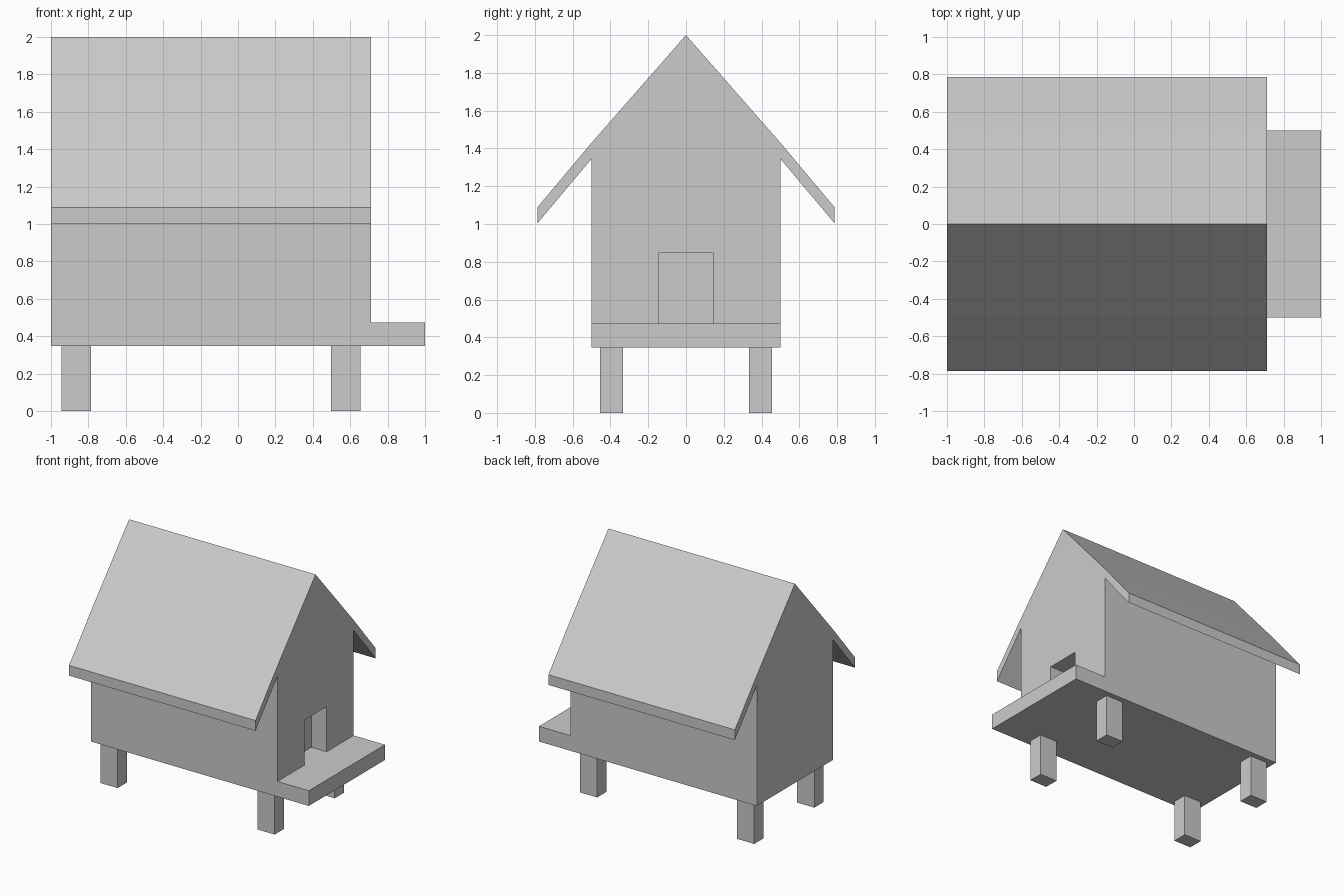
import bpy, bmesh

if "Cube" in bpy.data.objects:
    bpy.data.objects.remove(bpy.data.objects["Cube"])

FLOOR, DECK = 0.347, 0.473      # underside and top of the platform
BACK, FACE = -1.0, 0.712        # x extent of the house


def finish(name, bm):
    bmesh.ops.recalc_face_normals(bm, faces=bm.faces)
    mesh = bpy.data.meshes.new(name)
    bm.to_mesh(mesh)
    bm.free()
    obj = bpy.data.objects.new(name, mesh)
    bpy.context.collection.objects.link(obj)
    return obj


def prism(name, profile, x0, x1):
    """Extrude a (y, z) profile along x."""
    bm = bmesh.new()
    face = bm.faces.new([bm.verts.new((x0, y, z)) for y, z in profile])
    ext = bmesh.ops.extrude_face_region(bm, geom=[face])
    verts = [g for g in ext["geom"] if isinstance(g, bmesh.types.BMVert)]
    bmesh.ops.translate(bm, verts=verts, vec=(x1 - x0, 0, 0))
    return finish(name, bm)


def box(name, x0, x1, y0, y1, z0, z1):
    return prism(name, [(y0, z0), (y1, z0), (y1, z1), (y0, z1)], x0, x1)


# Platform with porch
box("platform", BACK, 1.0, -0.5, 0.5, FLOOR, DECK)

# House walls and overhanging roof as one gabled profile
half = [(0.5, DECK), (0.5, 1.345), (0.787, 1.003), (0.787, 1.088), (0.5, 1.43)]
profile = half + [(0, 2.0)] + [(-y, z) for y, z in reversed(half)]
house = prism("house", profile, BACK, FACE)

# Door recess, its floor flush with the porch
cutter = box("door_cutter", FACE - 0.14, FACE + 0.1, -0.146, 0.146, DECK - 0.1, 0.847)
cutter.hide_render = True
cutter.hide_viewport = True
door = house.modifiers.new("door", "BOOLEAN")
door.operation = "DIFFERENCE"
door.solver = "EXACT"
door.object = cutter

# Four legs
for end, x in (("back", -0.945), ("front", 0.497)):
    for side, y in (("right", -0.394), ("left", 0.394)):
        box(f"{end}_{side}_leg", x, x + 0.158, y - 0.061, y + 0.061, 0, FLOOR)
